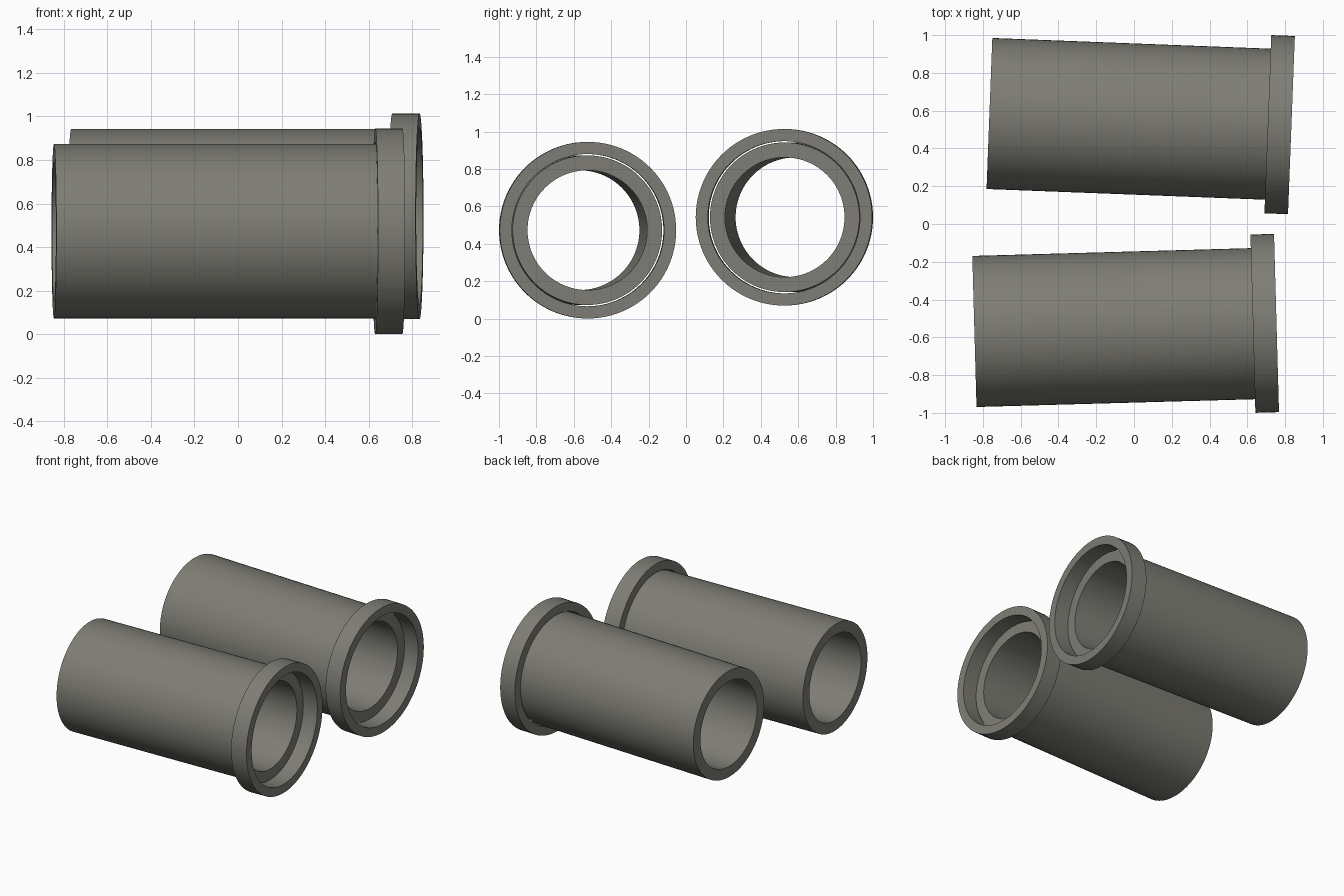
import bpy, bmesh, math
from mathutils import Matrix, Vector

cube = bpy.data.objects.get("Cube")
if cube:
    bpy.data.objects.remove(cube, do_unlink=True)

# Single warm grey material
COLOUR = (0.21, 0.205, 0.178, 1.0)
grey = bpy.data.materials.new("warm_grey")
grey.use_nodes = True
grey.diffuse_color = COLOUR
bsdf = next(n for n in grey.node_tree.nodes if n.type == 'BSDF_PRINCIPLED')
bsdf.inputs["Base Color"].default_value = COLOUR

SEGMENTS = 96
FLANGE = 0.125      # flange length
OVERLAP = 0.015     # how far the pipe enters the flange
PIPE = 1.6 - FLANGE + OVERLAP


def hollow_tube(name, outer, inner, x0, x1, placement):
    """Revolve a rectangular wall section around the x axis."""
    bm = bmesh.new()
    section = [bm.verts.new((x, 0, r)) for x, r in
               ((x0, inner), (x1, inner), (x1, outer), (x0, outer))]
    edges = [bm.edges.new((section[i], section[(i + 1) % 4])) for i in range(4)]
    bmesh.ops.spin(bm, geom=section + edges, cent=(0, 0, 0), axis=(1, 0, 0),
                   angle=math.tau, steps=SEGMENTS, use_merge=False)
    bmesh.ops.remove_doubles(bm, verts=bm.verts, dist=1e-5)
    bmesh.ops.recalc_face_normals(bm, faces=bm.faces)
    mesh = bpy.data.meshes.new(name)
    bm.to_mesh(mesh)
    bm.free()
    mesh.materials.append(grey)
    obj = bpy.data.objects.new(name, mesh)
    obj.matrix_world = placement
    bpy.context.collection.objects.link(obj)
    bpy.ops.object.select_all(action='DESELECT')
    obj.select_set(True)
    bpy.context.view_layer.objects.active = obj
    bpy.ops.object.shade_smooth_by_angle(angle=math.radians(30))


# Each pipe: flange centre and slight yaw
for side, centre, yaw in (("front", (0.692, -0.526, 0.473), 1.6),
                          ("back", (0.771, 0.526, 0.542), -2.2)):
    place = Matrix.Translation(Vector(centre)) @ Matrix.Rotation(math.radians(yaw), 4, 'Z')
    half = FLANGE / 2
    hollow_tube(side + "_flange_ring", 0.472, 0.407, -half, half, place)
    hollow_tube(side + "_pipe", 0.4, 0.32, OVERLAP - half - PIPE, OVERLAP - half, place)
